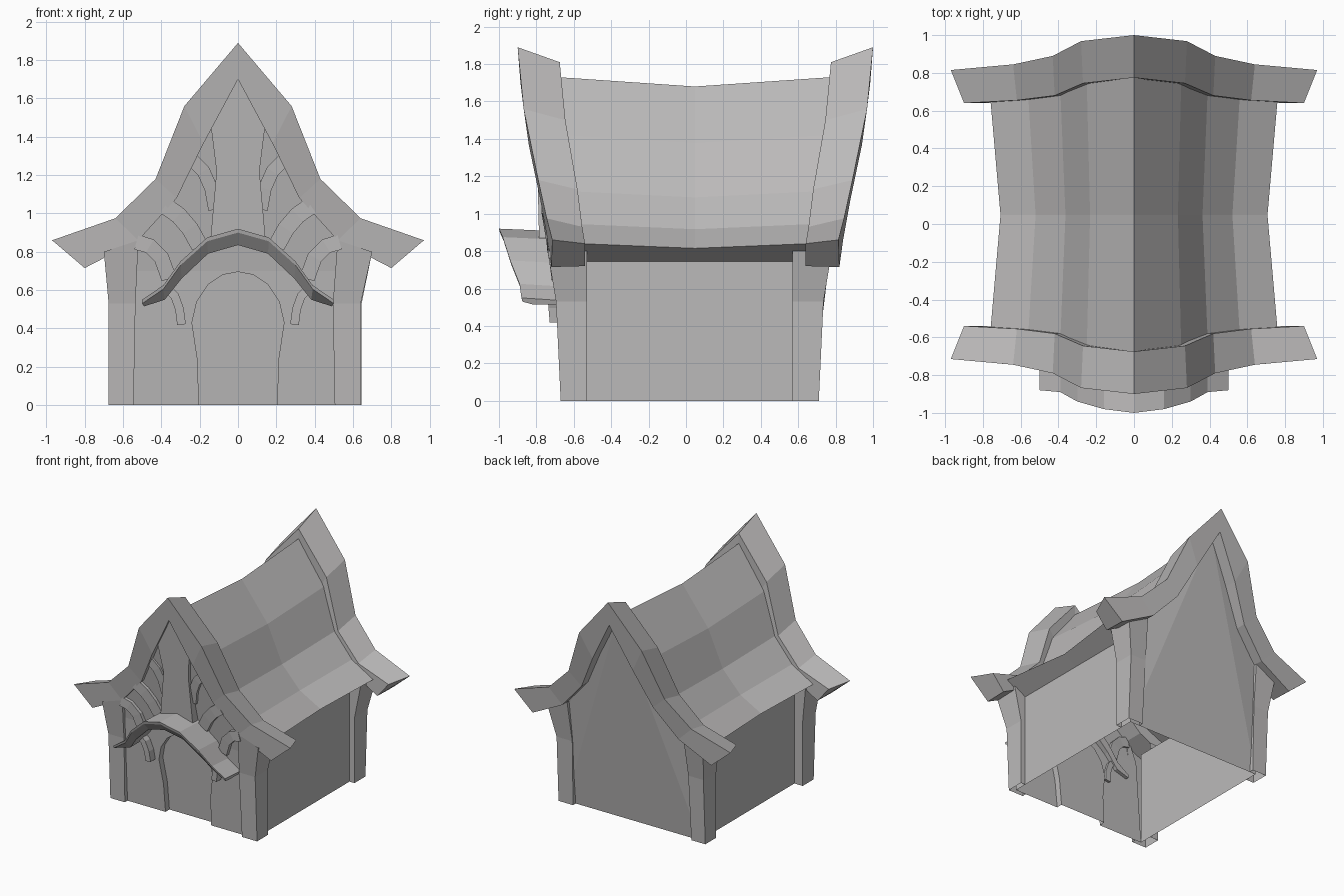
import bpy
import bmesh

old = bpy.data.objects.get("Cube")
if old:
    bpy.data.objects.remove(old, do_unlink=True)

grey = bpy.data.materials.new("plain_grey")
grey.use_nodes = True
COLOUR = (0.5, 0.49, 0.49, 1)
grey.diffuse_color = COLOUR
grey.node_tree.nodes["Principled BSDF"].inputs["Base Color"].default_value = COLOUR

MID = 0.0475  # centre of the roof along y


def loft(name, rings, closed=True, caps=(True, True)):
    """Skin a row of rings with quads and optionally cap both ends."""
    bm = bmesh.new()
    rows = [[bm.verts.new(p) for p in ring] for ring in rings]
    n = len(rows[0])
    for a, b in zip(rows, rows[1:]):
        for i in range(n if closed else n - 1):
            j = (i + 1) % n
            bm.faces.new((a[i], a[j], b[j], b[i]))
    for row, cap in zip((rows[0], rows[-1]), caps):
        if cap:
            bm.faces.new(row)
    bmesh.ops.remove_doubles(bm, verts=bm.verts, dist=0.0005)
    bmesh.ops.recalc_face_normals(bm, faces=bm.faces)
    mesh = bpy.data.meshes.new(name)
    bm.to_mesh(mesh)
    bm.free()
    mesh.materials.append(grey)
    obj = bpy.data.objects.new(name, mesh)
    bpy.context.collection.objects.link(obj)
    return obj


def mirrored(half):
    """Turn rings running from the centre to +x into a full row."""
    left = [[(-x, y, z) for x, y, z in ring] for ring in half[:0:-1]]
    return left + half


def at_back(rings):
    return [[(x, 2 * MID - y, z) for x, y, z in ring] for ring in rings]


def lean(z):
    """Front face of the gable wall, which leans outward with height."""
    return -0.635 - 0.08 * z - 0.07 * max(0, z - 0.7)


# Flared barge boards on both gables: front/back outer edge, back/front inner edge
barge = mirrored([
    [(0, -0.90, 1.89), (0, -0.675, 1.81), (0, -0.675, 1.70), (0, -0.885, 1.70)],
    [(0.28, -0.868, 1.56), (0.27, -0.645, 1.50), (0.185, -0.645, 1.37), (0.18, -0.84, 1.365)],
    [(0.43, -0.79, 1.18), (0.42, -0.58, 1.13), (0.325, -0.58, 1.085), (0.32, -0.78, 1.08)],
    [(0.64, -0.745, 0.975), (0.62, -0.555, 0.93), (0.525, -0.555, 0.865), (0.52, -0.74, 0.86)],
    [(0.97, -0.715, 0.86), (0.90, -0.54, 0.84), (0.80, -0.54, 0.72), (0.80, -0.72, 0.715)],
])
loft("front_barge_board", barge)
loft("back_barge_board", at_back([[(x, y - 0.005, z) for x, y, z in r] for r in barge]))

# Sagging roof skin, with its eaves folded in to the side walls
profile = [(0, 1.73, 0.73), (0.25, 1.42, 0.70), (0.39, 1.12, 0.66),
           (0.56, 0.945, 0.63), (0.76, 0.84, 0.61)]


def roof_ring(side):
    squeeze, sag = (1, 0) if side else (0.93, 1)
    right = [(x * squeeze, MID + side * d, z - sag * (0.025 + 0.028 * (z - 0.84)))
             for x, z, d in profile]
    right.append((0.60, MID + side * 0.61, 0.745))
    return [(-x, y, z) for x, y, z in right[:0:-1]] + right


loft("roof", [roof_ring(s) for s in (-1, 0, 1)], closed=False, caps=(False, False))

# Gable wall above the front eaves
edge = ((0.60, 0.70), (0.56, 0.86), (0.37, 1.08), (0.22, 1.365), (0, 1.72))
loft("front_gable", [[(x, lean(z), z), (0, lean(z), z), (-x, lean(z), z)] for x, z in edge],
     closed=False, caps=(False, False))

# Back wall, faceted as a fan from the gable peak
right_edge = [(0.60, 0), *edge[:-1]]
outline = right_edge + [(0, 1.72)] + [(-x, z) for x, z in right_edge[::-1]]
peak = (0, 0.04 - lean(1.72), 1.72)
loft("back_wall", [[(x, 0.04 - lean(z), z) for x, z in outline], [peak] * len(outline)],
     caps=(False, False))

# Front wall with arched doorway, and the recessed door
right_door = [(0.205, 0), (0.21, 0.23), (0.24, 0.43), (0.215, 0.54), (0.155, 0.63),
              (0.08, 0.68)]
door = [(-x, z) for x, z in right_door] + [(0, 0.695)] + right_door[::-1]
wall = [(-0.60, 0), *door, (0.60, 0), (0.60, 0.70), (-0.60, 0.70)]
loft("front_wall", [[(x, lean(z), z) for x, z in wall]], caps=(True, False))
loft("recessed_door", [[(x, lean(z) + d, z) for x, z in door] for d in (0, 0.05)],
     closed=False, caps=(False, True))

# Side walls
for s, side in ((-1, "right"), (1, "left")):
    loft(side + "_wall", [[(s * 0.60, y, z) for y in (-0.635, 0.675)] for z in (0, 0.745)],
         closed=False, caps=(False, False))


# Corner posts wrapped around the wall corners, flaring under the eaves
def post(name, s, inner, outer, end):
    rings = []
    for z, grow, out, ins in ((0, 0, outer, inner), (0.53, 0.025, outer, inner - 0.01),
                              (0.80, 0.07, 0.70, 0.52)):
        if end < 0:
            face, rear, back = -0.67 - grow, -0.53, lean(z)
        else:
            face, rear, back = 0.71 + grow, 0.57, 0.04 - lean(z)
        lift = 0.06 if z > 0.6 else 0
        rings.append([(s * ins, back, z + lift), (s * ins, face, z + lift),
                      (s * out, face, z), (s * out, rear, z), (s * 0.60, rear, z)])
    loft(name, rings, closed=False, caps=(False, False))


post("front_right_post", -1, 0.545, 0.675, -1)
post("front_left_post", 1, 0.505, 0.64, -1)
post("back_right_post", -1, 0.545, 0.67, 1)
post("back_left_post", 1, 0.515, 0.645, 1)

# King post in the front gable, upright below and following the lean above
king = [(-0.146, 0.84), (0.146, 0.84), (0.112, 1.22), (0.142, 1.46), (0, 1.70),
        (-0.142, 1.46), (-0.112, 1.22)]
loft("king_post", [[(x, lean(z) + 0.01, z) for x, z in king],
                   [(x, min(-0.785, lean(z) - 0.025), z) for x, z in king]])


# Curved timber struts, mirrored on both sides
def strut(name, path, width, depth):
    for s, side in ((-1, "right"), (1, "left")):
        rings = []
        for i, (x, z) in enumerate(path):
            (ax, az), (bx, bz) = path[max(i - 1, 0)], path[min(i + 1, len(path) - 1)]
            length = ((bx - ax) ** 2 + (bz - az) ** 2) ** 0.5
            ox, oz = (az - bz) / length * width / 2, (bx - ax) / length * width / 2
            rings.append([(s * (x + k * ox), lean(z) - d, z + k * oz)
                          for k, d in ((1, -0.02), (1, depth), (-1, depth), (-1, -0.02))])
        loft(side + "_" + name, rings)


strut("upper_strut", [(0.25, 1.29), (0.18, 1.22), (0.14, 1.13), (0.12, 1.02)], 0.07, 0.02)
strut("middle_strut", [(0.38, 1.04), (0.31, 0.99), (0.25, 0.92), (0.20, 0.83)], 0.09, 0.03)
strut("lower_strut", [(0.53, 0.85), (0.46, 0.83), (0.40, 0.77), (0.36, 0.66)], 0.08, 0.03)
strut("porch_bracket", [(0.38, 0.62), (0.33, 0.57), (0.305, 0.50), (0.295, 0.42)], 0.045, 0.06)

# Arched porch canopy with a thin front lip
canopy = [[(x, y, top), (x, -0.65, top - 0.015), (x * 0.98, -0.65, low),
           (x * 0.98, y + 0.06, low), (x, y + 0.005, top - 0.02)]
          for x, y, top, low in ((0, -1.0, 0.92, 0.835), (0.16, -0.98, 0.875, 0.79),
                                 (0.30, -0.94, 0.75, 0.66), (0.39, -0.89, 0.625, 0.55),
                                 (0.50, -0.88, 0.55, 0.515))]
loft("porch_canopy", mirrored(canopy))
